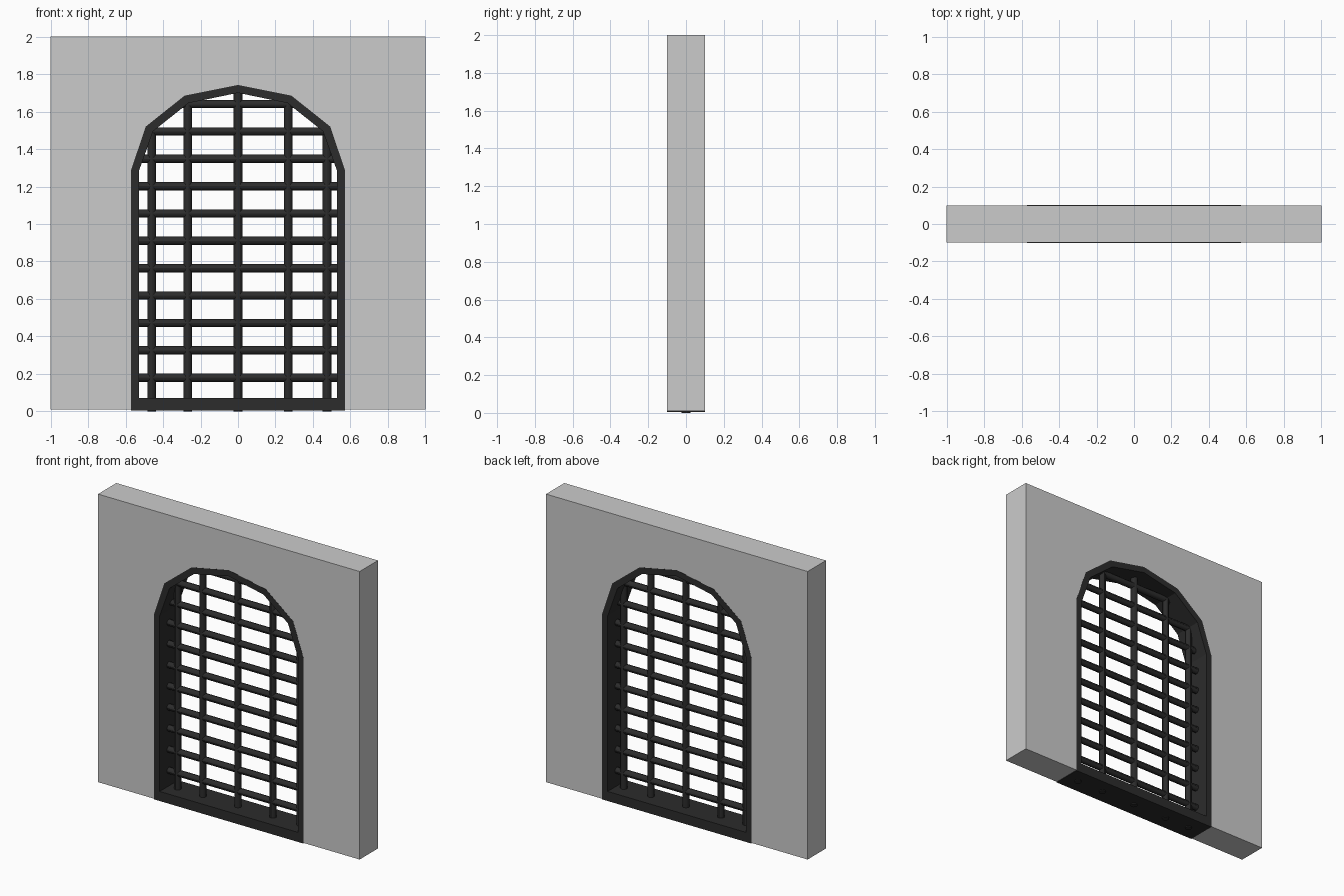
import bpy, bmesh
from mathutils import Vector

if "Cube" in bpy.data.objects:
    bpy.data.objects.remove(bpy.data.objects["Cube"])

iron = bpy.data.materials.new("dark_iron")
iron.diffuse_color = (0.025, 0.025, 0.025, 1)
iron.use_nodes = True
iron.node_tree.nodes["Principled BSDF"].inputs["Base Color"].default_value = iron.diffuse_color


def add_object(name, bm, mat=None):
    bmesh.ops.recalc_face_normals(bm, faces=bm.faces)
    mesh = bpy.data.meshes.new(name)
    bm.to_mesh(mesh)
    bm.free()
    obj = bpy.data.objects.new(name, mesh)
    bpy.context.collection.objects.link(obj)
    if mat:
        mesh.materials.append(mat)
    return obj


def arch(half):
    # mirror the right half (bottom to just before apex) around the last apex point
    return half + [(-x, z) for x, z in reversed(half[:-1])]


def extrude_y(bm, depth):
    geo = bmesh.ops.extrude_face_region(bm, geom=bm.faces[:])
    verts = [g for g in geo["geom"] if isinstance(g, bmesh.types.BMVert)]
    bmesh.ops.translate(bm, verts=verts, vec=(0, depth, 0))


outer = arch([(0.57, 0.006), (0.57, 1.29), (0.492, 1.52), (0.285, 1.685), (0, 1.742)])
inner = arch([(0.528, 0.072), (0.528, 1.285), (0.453, 1.495), (0.265, 1.645), (0, 1.70)])

# wall with an arched opening down to its base
bm = bmesh.new()
opening = [(x, max(z, 0.01)) for x, z in outer]
loop = [(-1, 0.01), (-1, 2), (1, 2), (1, 0.01)] + opening
bm.faces.new([bm.verts.new((x, -0.1, z)) for x, z in loop])
extrude_y(bm, 0.2)
add_object("wall", bm)

# faceted arch frame with a sill
bm = bmesh.new()
vo = [bm.verts.new((x, -0.101, z)) for x, z in outer]
vi = [bm.verts.new((x, -0.101, z)) for x, z in inner]
n = len(vo)
for i in range(n):
    j = (i + 1) % n
    bm.faces.new((vo[i], vo[j], vi[j], vi[i]))
extrude_y(bm, 0.202)
add_object("arch_frame", bm, iron)


def bar(name, a, b, radius):
    a, b = Vector(a), Vector(b)
    bpy.ops.mesh.primitive_cylinder_add(vertices=12, radius=radius,
                                        depth=(b - a).length, location=(a + b) / 2)
    obj = bpy.context.object
    obj.name = name
    obj.rotation_mode = 'QUATERNION'
    obj.rotation_quaternion = (b - a).to_track_quat('Z', 'Y')
    obj.data.materials.append(iron)
    bpy.ops.object.shade_smooth_by_angle()


# upright bars, feet just below the sill
for x, top in ((-0.46, 1.51), (-0.268, 1.665), (0, 1.715), (0.268, 1.665), (0.475, 1.50)):
    bar("upright_bar", (x, 0, 0), (x, 0, top), 0.023)

# cross bars, shortened under the arch
for i in range(11):
    w = {9: 0.475, 10: 0.295}.get(i, 0.535)
    z = 0.18 + 0.146 * i
    bar("cross_bar", (-w, 0, z), (w, 0, z), 0.022)
